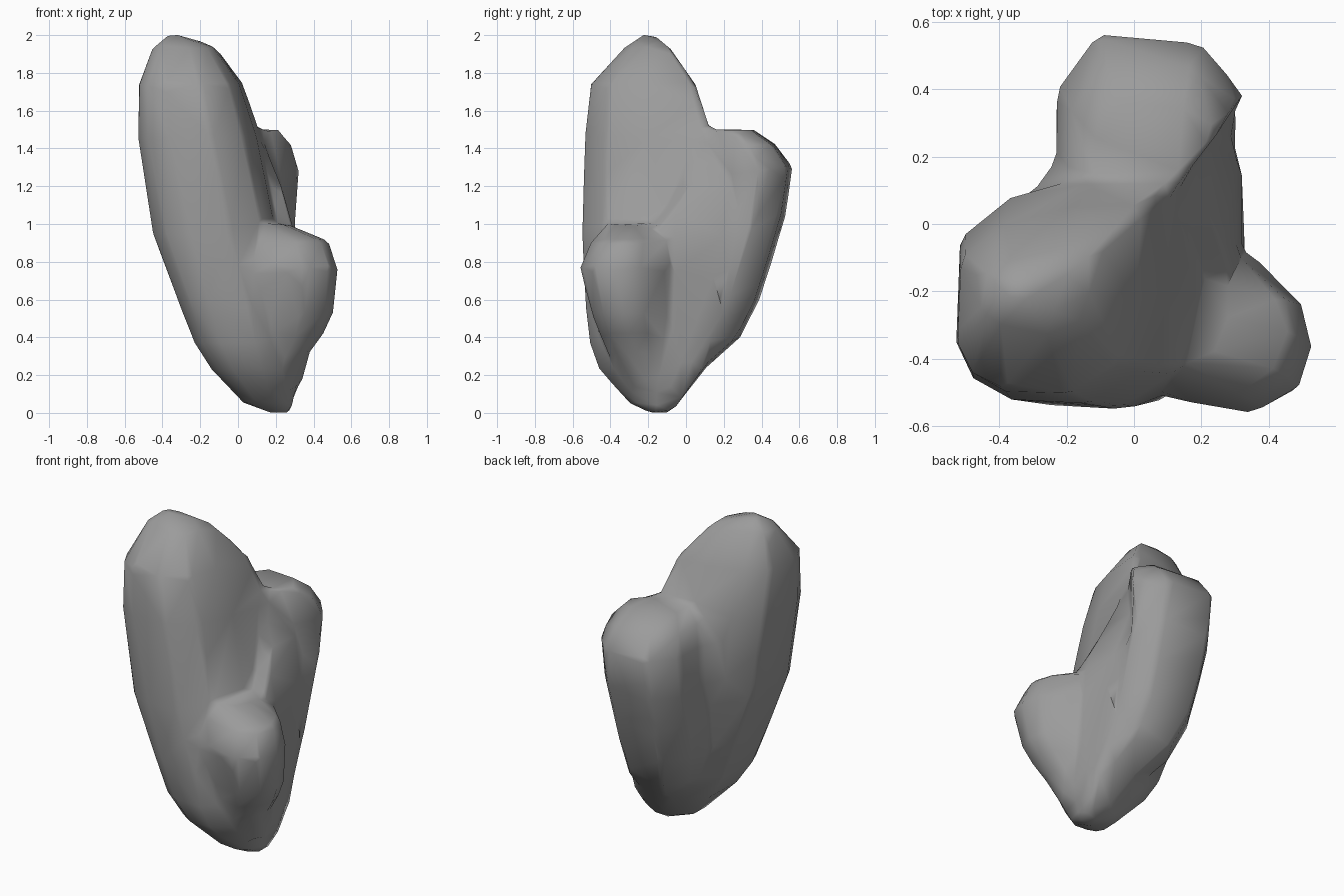
import bpy, bmesh

cube = bpy.data.objects.get("Cube")
if cube:
    bpy.data.objects.remove(cube, do_unlink=True)


def add_lobe(bm, plan, rings):
    """Loft a plan outline (0 to 1) through rings of (z, x_min, x_max, y_min, y_max)."""
    loops = [[bm.verts.new((x0 + u * (x1 - x0), y0 + v * (y1 - y0), z)) for u, v in plan]
             for z, x0, x1, y0, y1 in rings]
    count = len(plan)
    for low, high in zip(loops, loops[1:]):
        for i in range(count):
            j = (i + 1) % count
            bm.faces.new((low[i], low[j], high[j], high[i]))
    bm.faces.new(loops[0][::-1])
    bm.faces.new(loops[-1])


bm = bmesh.new()

# tall leaning lobe, with a sharp inner back corner
tall_plan = [(0, .27), (.08, .11), (.25, .02), (.6, 0), (.86, .16), (.96, .5),
             (1, 1), (.6, 1), (.25, .91), (.02, .73)]
add_lobe(bm, tall_plan, [
    (0, .17, .27, -.19, -.09), (.05, .03, .3, -.3, -.04),
    (.23, -.14, .31, -.46, .09), (.37, -.23, .31, -.51, .13),
    (.6, -.32, .31, -.535, .15), (.95, -.45, .23, -.55, .14),
    (1.46, -.53, .125, -.535, .14), (1.74, -.525, .03, -.505, .05),
    (1.94, -.45, -.12, -.32, -.09), (2.0, -.37, -.29, -.23, -.17)])

# back lobe, flaring into the tall one
back_plan = [(1, .68), (.78, .95), (.22, 1), (0, .7), (0, .34), (-.16, .12),
             (.2, 0), (.5, 0), (.66, .22)]
add_lobe(bm, back_plan, [
    (.1, .1, .3, -.25, 0), (.25, 0, .31, -.25, .12),
    (.4, -.13, .305, -.2, .29), (.6, -.2, .305, -.15, .39),
    (.8, -.22, .31, -.1, .455), (1.05, -.23, .315, 0, .53),
    (1.3, -.23, .325, 0, .565), (1.42, -.19, .29, 0, .48),
    (1.5, -.12, .23, 0, .36)])

# small side lobe, tucked in below its widest point
side_plan = [(0, .1), (.25, .05), (.58, 0), (.9, .16), (1, .45), (.93, .73),
             (.6, 1.05), (0, 1.1)]
add_lobe(bm, side_plan, [
    (.13, .1, .33, -.32, -.05), (.33, .1, .385, -.42, -.1),
    (.42, .1, .455, -.46, -.11), (.53, .1, .505, -.5, -.12),
    (.77, .1, .53, -.565, -.12), (.91, .08, .48, -.5, -.12),
    (1.0, .05, .26, -.42, -.15)])

# sloping web that fills the valley between the back and side lobes
web_plan = [(0, 0), (1, 0), (1, .75), (.85, 1), (0, 1)]
add_lobe(bm, web_plan, [
    (.13, .1, .32, -.25, -.02), (.25, .05, .33, -.25, .05),
    (.45, 0, .325, -.25, .16), (.75, 0, .32, -.25, .3),
    (.93, 0, .305, -.2, .34), (1.2, 0, .23, 0, .34),
    (1.42, 0, .14, .05, .28)])

mesh = bpy.data.meshes.new("rock")
bm.to_mesh(mesh)
bm.free()
rock = bpy.data.objects.new("rock", mesh)
bpy.context.collection.objects.link(rock)

# one stone colour
grey = bpy.data.materials.new("stone grey")
grey.use_nodes = True
colour = (.33, .33, .33, 1)
grey.diffuse_color = colour
grey.node_tree.nodes["Principled BSDF"].inputs["Base Color"].default_value = colour
mesh.materials.append(grey)

# fuse the lobes, soften the creases, reduce to broad facets
fuse = rock.modifiers.new("fuse", 'REMESH')
fuse.mode = 'VOXEL'
fuse.voxel_size = 0.02
fuse.use_smooth_shade = True
soften = rock.modifiers.new("soften", 'SMOOTH')
soften.factor = 0.5
soften.iterations = 10
facet = rock.modifiers.new("facet", 'DECIMATE')
facet.ratio = 0.015
